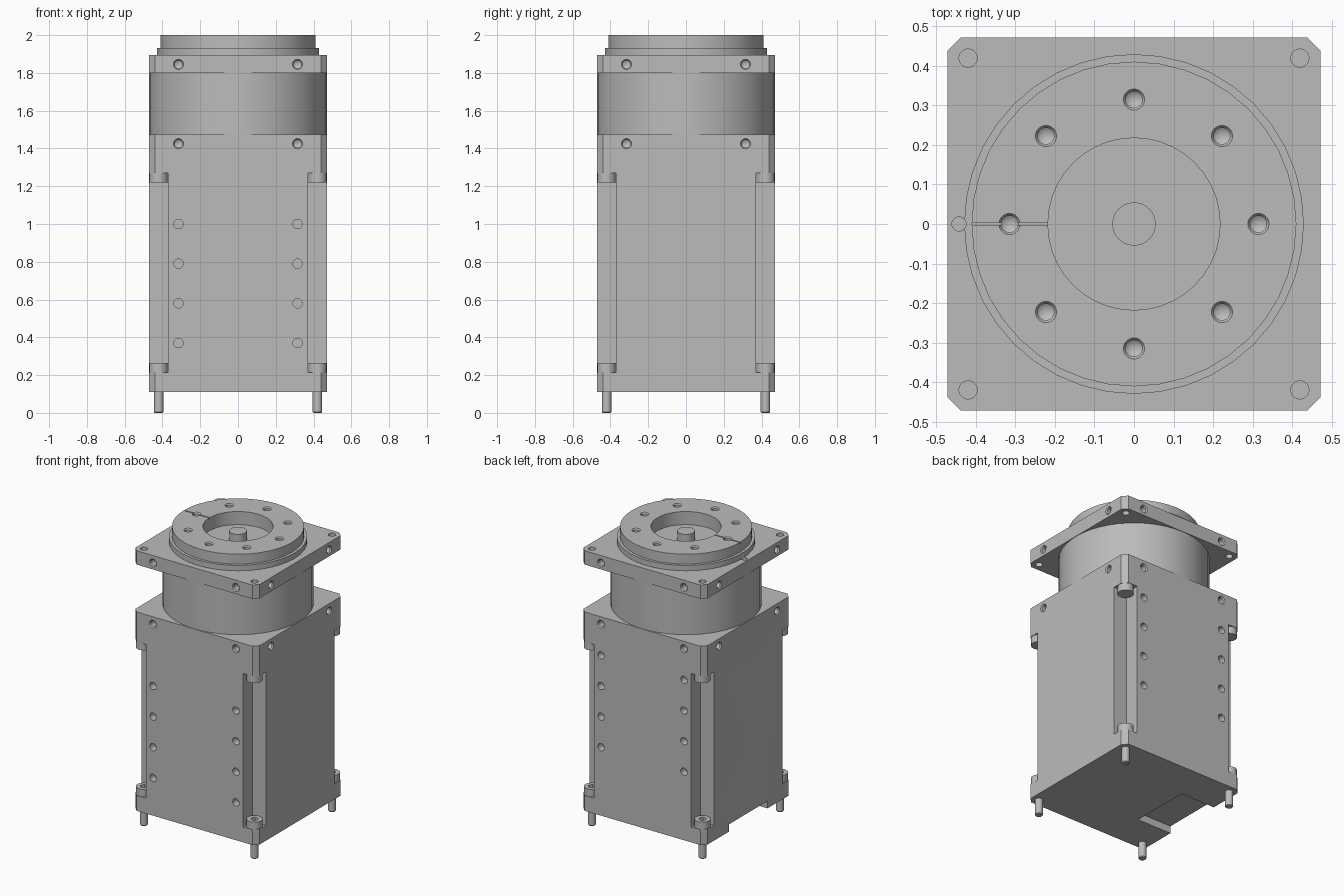
import bpy, bmesh, math
from mathutils import Matrix, Vector

cube = bpy.data.objects.get("Cube")
if cube:
    bpy.data.objects.remove(cube, do_unlink=True)

grey = bpy.data.materials.new("machined grey")
grey.use_nodes = True
colour = (0.5, 0.5, 0.5, 1)
grey.diffuse_color = colour
grey.node_tree.nodes["Principled BSDF"].inputs["Base Color"].default_value = colour

HALF = 0.472      # half width of the square housing
BOLT = 0.42       # bolt offset from the axis
HOLE = 0.315      # screw hole offset and pitch radius
CORNERS = [(sx, sy) for sx in (-1, 1) for sy in (-1, 1)]


def lathe(bm, profile, place, segments=32):
    """Closed solid of revolution about local z, from (radius, height) points."""
    rings = []
    for r, z in profile:
        if r == 0:
            rings.append([bm.verts.new(place @ Vector((0, 0, z)))])
        else:
            rings.append([bm.verts.new(place @ Vector((r * math.cos(a), r * math.sin(a), z)))
                          for a in (math.tau * i / segments for i in range(segments))])
    for low, high in zip(rings, rings[1:]):
        for i in range(segments):
            j = (i + 1) % segments
            if len(low) == 1:
                bm.faces.new((low[0], high[j], high[i]))
            elif len(high) == 1:
                bm.faces.new((low[i], low[j], high[0]))
            else:
                bm.faces.new((low[i], low[j], high[j], high[i]))
    for ring in (rings[0], rings[-1]):
        if len(ring) > 1:
            bm.faces.new(ring)


def box(bm, low, high):
    low, high = Vector(low), Vector(high)
    bmesh.ops.create_cube(bm, size=1, matrix=Matrix.Translation((low + high) / 2)
                          @ Matrix.Diagonal((*(high - low), 1)))


def chamfered_block(bm, z0, z1, chamfer=0.033):
    inner = HALF - chamfer
    outline = []
    for k in range(4):
        turn = Matrix.Rotation(k * math.pi / 2, 4, 'Z')
        outline += [turn @ Vector((HALF, inner, z0)), turn @ Vector((inner, HALF, z0))]
    base = bm.faces.new([bm.verts.new(p) for p in outline])
    top = bmesh.ops.extrude_face_region(bm, geom=[base])["geom"]
    bmesh.ops.translate(bm, vec=(0, 0, z1 - z0),
                        verts=[v for v in top if isinstance(v, bmesh.types.BMVert)])


def finish(bm, name):
    bmesh.ops.recalc_face_normals(bm, faces=bm.faces)
    mesh = bpy.data.meshes.new(name)
    bm.to_mesh(mesh)
    bm.free()
    mesh.materials.append(grey)
    obj = bpy.data.objects.new(name, mesh)
    bpy.context.collection.objects.link(obj)
    return obj


def cut(obj, bm):
    cutter = finish(bm, "cutter")
    cutter.hide_render = True
    mod = obj.modifiers.new("cut", 'BOOLEAN')
    mod.operation, mod.solver, mod.object = 'DIFFERENCE', 'EXACT', cutter
    bpy.context.view_layer.objects.active = obj
    bpy.ops.object.modifier_apply(modifier=mod.name)
    bpy.data.objects.remove(cutter, do_unlink=True)


def smooth(obj):
    bpy.ops.object.select_all(action='DESELECT')
    obj.select_set(True)
    bpy.context.view_layer.objects.active = obj
    bpy.ops.object.shade_smooth_by_angle(angle=math.radians(30))


def at(x, y, z):
    return Matrix.Translation((x, y, z))


def side(k, x, z):
    """Frame on side k (0 front, 1 left, 2 back, 3 right), local z pointing outward."""
    return (Matrix.Rotation(k * math.pi / 2, 4, 'Z') @ at(x, -HALF, z)
            @ Matrix.Rotation(math.pi / 2, 4, 'X'))


TAPPED = [(0, -0.06), (0.021, -0.045), (0.021, -0.008), (0.027, 0), (0.027, 0.01)]
PLAIN = [(0.025, -0.05), (0.025, 0.01)]

# Main housing: corner channels, side screw holes and cable recess
housing = bmesh.new()
chamfered_block(housing, 0.11, 1.475)
housing = finish(housing, "main_housing")
bm = bmesh.new()
for sx, sy in CORNERS:
    xs, ys = sorted((sx * 0.37, sx * 0.6)), sorted((sy * 0.37, sy * 0.6))
    box(bm, (xs[0], ys[0], 0.215), (xs[1], ys[1], 1.27))
box(bm, (-0.6, -0.21, 0), (-0.21, 0.21, 0.16))
cut(housing, bm)
bm = bmesh.new()
rows = {0: (1.0, 0.79, 0.58, 0.37), 2: (1.21, 1.0, 0.79, 0.58)}
for k in range(4):
    for x in (-HOLE, HOLE):
        lathe(bm, TAPPED, side(k, x, 1.425), 20)
        for z in rows.get(k, ()):
            lathe(bm, PLAIN, side(k, x, z), 20)
lathe(bm, [(0, -0.01), (0.045, 0), (0.045, 0.01)], side(3, 0, 0.58), 24)
cut(housing, bm)
smooth(housing)

# Round gear drum
drum = bmesh.new()
lathe(drum, [(0.47, 1.475), (0.47, 1.8)], Matrix(), 48)
smooth(finish(drum, "gear_drum"))

# Square mounting flange with through holes, side holes and a locating pin hole
flange = bmesh.new()
chamfered_block(flange, 1.8, 1.895)
flange = finish(flange, "mounting_flange")
bm = bmesh.new()
for sx, sy in CORNERS:
    lathe(bm, [(0.023, 1.7), (0.023, 2)], at(sx * BOLT, sy * BOLT, 0), 20)
for k in range(4):
    for x in (-HOLE, HOLE):
        lathe(bm, TAPPED, side(k, x, 1.845), 20)
lathe(bm, [(0.018, 1.86), (0.018, 2)], at(-0.443, 0, 0), 16)
cut(flange, bm)
smooth(flange)

# Output disc: stepped rim, central bore, ring of tapped holes, index groove
disc = bmesh.new()
lathe(disc, [(0.43, 1.895), (0.43, 1.932), (0.411, 1.932), (0.411, 2),
             (0.218, 2), (0.218, 1.91), (0, 1.91)], Matrix(), 40)
disc = finish(disc, "output_disc")
bm = bmesh.new()
for k in range(8):
    lathe(bm, TAPPED, Matrix.Rotation(k * math.pi / 4, 4, 'Z') @ at(HOLE, 0, 2), 20)
lathe(bm, [(0.018, 1.88), (0.018, 1.95)], at(-0.443, 0, 0), 16)
cut(disc, bm)
bm = bmesh.new()
box(bm, (-0.5, -0.004, 1.99), (-0.2, 0.004, 2.05))
cut(disc, bm)
smooth(disc)

# Central shaft stub
shaft = bmesh.new()
lathe(shaft, [(0.055, 1.905), (0.055, 1.97)], Matrix(), 24)
smooth(finish(shaft, "shaft_stub"))

# Corner bolts: long socket screws below, upturned heads above
for sx, sy in CORNERS:
    place = at(sx * BOLT, sy * BOLT, 0)
    bm = bmesh.new()
    lathe(bm, [(0.021, 0), (0.025, 0.005), (0.025, 0.215), (0.05, 0.215), (0.05, 0.265)], place, 24)
    bolt = finish(bm, "lower_bolt")
    bm = bmesh.new()
    lathe(bm, [(0.024, 0.24), (0.024, 0.3)], place, 6)
    cut(bolt, bm)
    smooth(bolt)
    bm = bmesh.new()
    lathe(bm, [(0.05, 1.22), (0.05, 1.27)], place, 24)
    smooth(finish(bm, "upper_bolt_head"))
